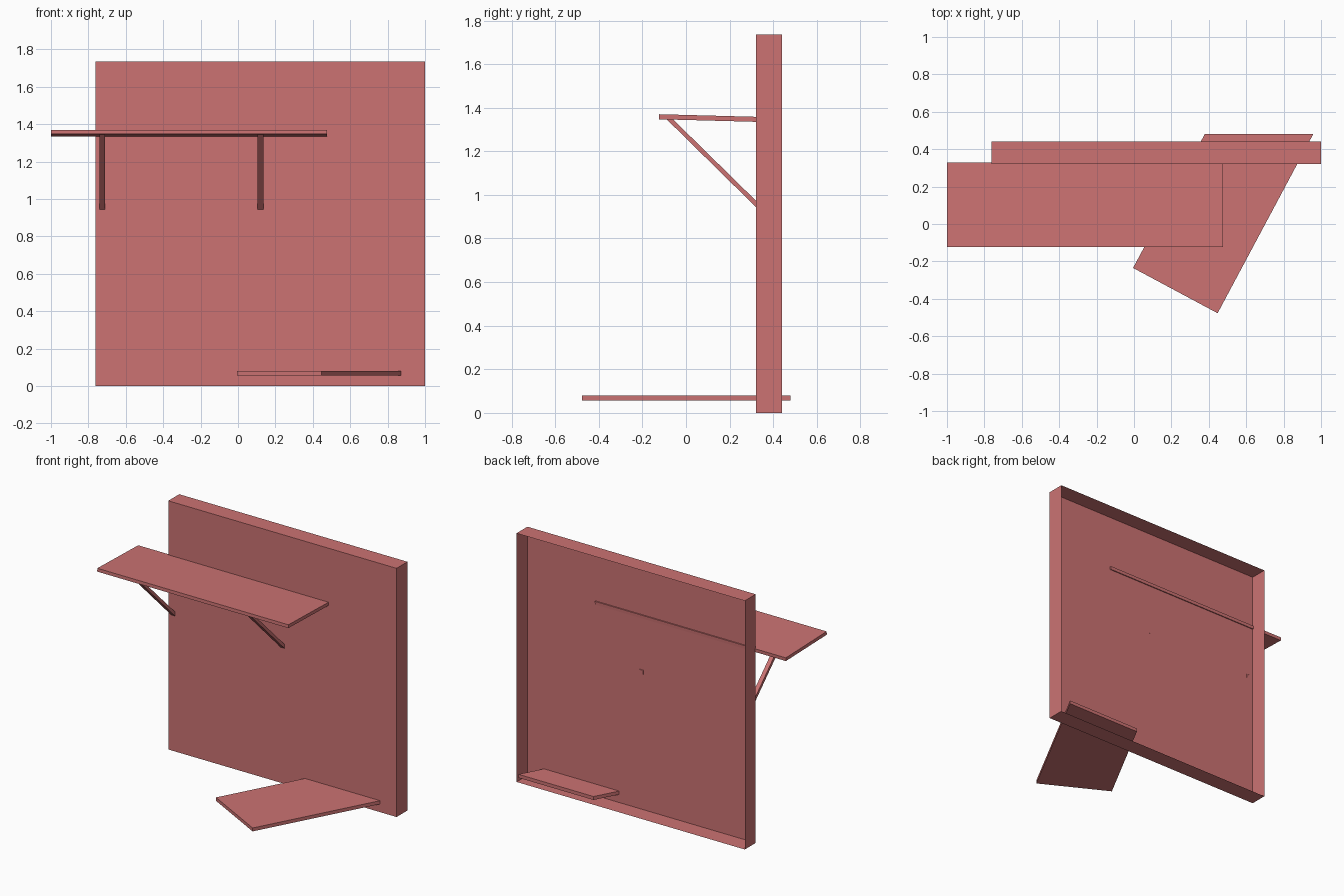
import bpy
import bmesh

cube = bpy.data.objects.get("Cube")
if cube:
    bpy.data.objects.remove(cube, do_unlink=True)

# One dusty red for everything
red = bpy.data.materials.new("dusty_red")
red.use_nodes = True
COLOUR = (0.604, 0.171, 0.171, 1)
red.diffuse_color = COLOUR
red.node_tree.nodes["Principled BSDF"].inputs["Base Color"].default_value = COLOUR


def prism(name, outline, shift):
    """Extrude a closed outline of 3D points along a shift vector."""
    bm = bmesh.new()
    base = bm.faces.new([bm.verts.new(p) for p in outline])
    top = bmesh.ops.extrude_face_region(bm, geom=[base], use_keep_orig=True)
    moved = [v for v in top["geom"] if isinstance(v, bmesh.types.BMVert)]
    bmesh.ops.translate(bm, verts=moved, vec=shift)
    bmesh.ops.recalc_face_normals(bm, faces=bm.faces)
    mesh = bpy.data.meshes.new(name)
    bm.to_mesh(mesh)
    bm.free()
    mesh.materials.append(red)
    obj = bpy.data.objects.new(name, mesh)
    bpy.context.collection.objects.link(obj)
    return obj


# Wall panel: a shell with a front and four sides, open at the back
X0, X1, FRONT, BACK, TOP = -0.762, 1.0, 0.32, 0.44, 1.735
wall = prism("wall_panel",
             [(X0, FRONT, 0), (X1, FRONT, 0), (X1, FRONT, TOP), (X0, FRONT, TOP)],
             (0, BACK - FRONT, 0))
bm = bmesh.new()
bm.from_mesh(wall.data)
rear = [f for f in bm.faces if f.calc_center_median().y > BACK - 0.01]
bmesh.ops.delete(bm, geom=rear, context="FACES_ONLY")
bm.to_mesh(wall.data)
bm.free()

# Shelf: slightly tilted board whose rear edge pierces the panel
prism("shelf",
      [(-1, -0.124, 1.347), (-1, 0.327, 1.335), (-1, 0.328, 1.358), (-1, -0.123, 1.37)],
      (1.475, 0, 0))

# Diagonal brackets under the shelf
for side, x in (("right", -0.74), ("left", 0.105)):
    prism(f"shelf_bracket_{side}",
          [(x, -0.09, 1.348), (x, 0.322, 0.943), (x, 0.322, 0.972), (x, -0.061, 1.348)],
          (0.03, 0, 0))

# Floor board: turned outwards, passing through the panel to a straight rear edge
prism("floor_board",
      [(-0.005, -0.235, 0.056), (0.447, -0.477, 0.056), (0.958, 0.48, 0.056), (0.378, 0.48, 0.056)],
      (0, 0, 0.024))
